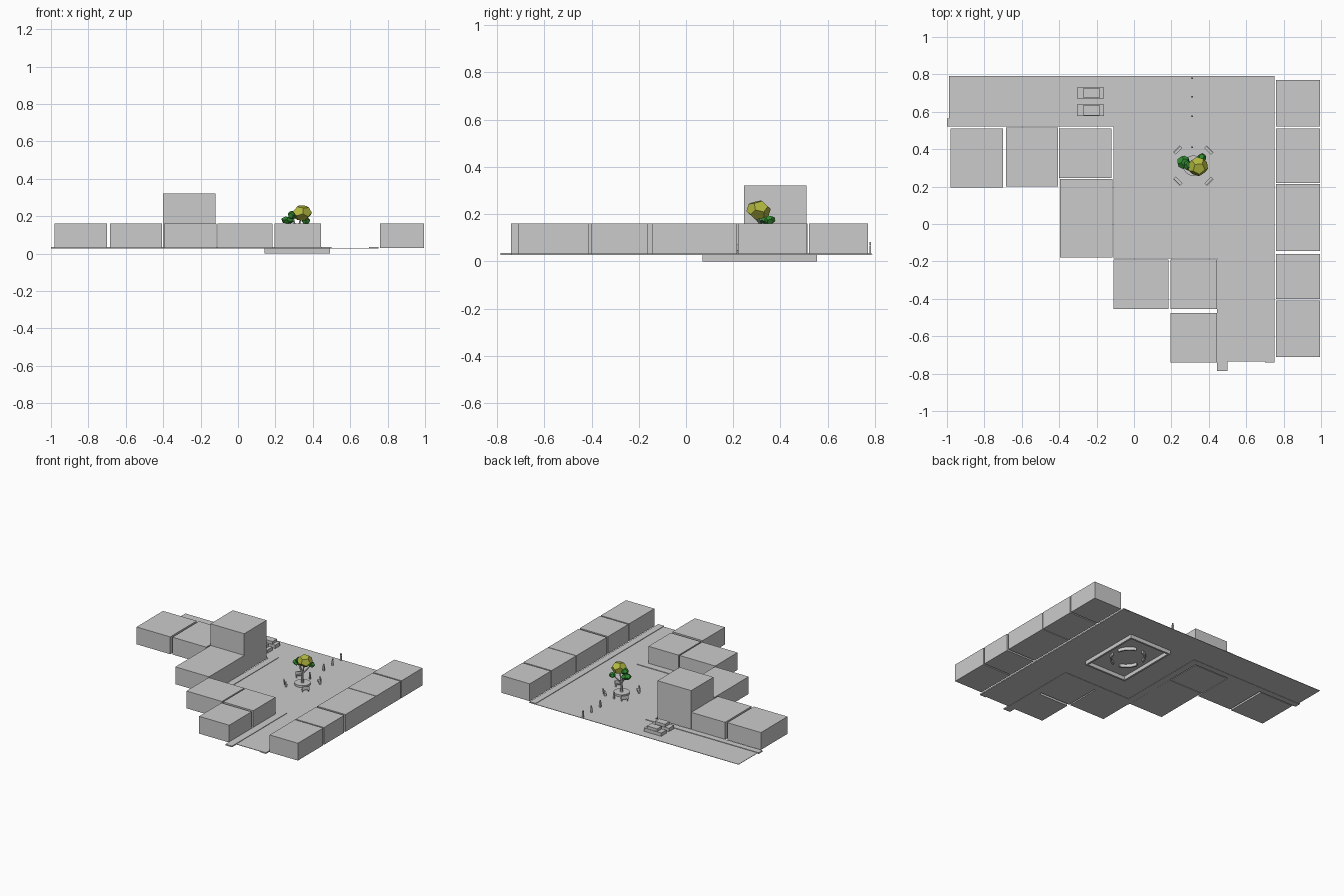
import bpy, bmesh, math
from mathutils import Vector, Matrix

old = bpy.data.objects.get("Cube")
if old:
    bpy.data.objects.remove(old)


def material(name, r, g, b):
    m = bpy.data.materials.new(name)
    m.use_nodes = True
    m.diffuse_color = (r, g, b, 1)
    m.node_tree.nodes["Principled BSDF"].inputs["Base Color"].default_value = (r, g, b, 1)
    return m


GREY = material("plain grey", 0.6, 0.6, 0.6)
GREEN = material("leaf green", 0.03, 0.25, 0.03)
YELLOW = material("yellow green", 0.45, 0.48, 0.05)


def finish(name, bm, mat=GREY):
    bmesh.ops.recalc_face_normals(bm, faces=bm.faces)
    me = bpy.data.meshes.new(name)
    bm.to_mesh(me)
    bm.free()
    me.materials.append(mat)
    ob = bpy.data.objects.new(name, me)
    bpy.context.collection.objects.link(ob)
    return ob


def add_box(bm, x0, x1, y0, y1, z0, z1, mat=Matrix()):
    centre = Vector((x0 + x1, y0 + y1, z0 + z1)) / 2
    size = Matrix.Diagonal((x1 - x0, y1 - y0, z1 - z0, 1))
    bmesh.ops.create_cube(bm, size=1, matrix=mat @ Matrix.Translation(centre) @ size)


def box(name, *dims):
    bm = bmesh.new()
    add_box(bm, *dims)
    return finish(name, bm)


def prism(name, outline, z0, z1):
    bm = bmesh.new()
    face = bm.faces.new([bm.verts.new((x, y, z0)) for x, y in outline])
    top = bmesh.ops.extrude_face_region(bm, geom=[face])["geom"]
    for v in top:
        if isinstance(v, bmesh.types.BMVert):
            v.co.z = z1
    return finish(name, bm)


def rod(name, a, b, r0, r1, sides=8):
    a, b = Vector(a), Vector(b)
    d = b - a
    bm = bmesh.new()
    bmesh.ops.create_cone(bm, cap_ends=True, segments=sides, radius1=r0, radius2=r1, depth=d.length,
                          matrix=Matrix.Translation((a + b) / 2) @ d.to_track_quat("Z", "Y").to_matrix().to_4x4())
    return finish(name, bm)


# Ground slab and raised pavements
G = 0.031
prism("ground", [(-0.99, 0.79), (-0.99, 0.52), (-0.11, 0.52), (-0.11, -0.185), (0.445, -0.185),
                 (0.445, -0.735), (0.75, -0.735), (0.75, 0.79)], 0.028, G)
prism("left_pavement", [(-1, 0.52), (-0.11, 0.52), (-0.11, -0.185), (0.445, -0.185), (0.445, -0.785),
                        (0.5, -0.785), (0.5, -0.13), (-0.06, -0.13), (-0.06, 0.565), (-1, 0.565)], 0.026, 0.035)
box("right_pavement", 0.7, 0.75, -0.74, 0.785, 0.026, 0.035)

# Building blocks
LOW, HIGH = 0.16, 0.32
buildings = [
    (-0.98, -0.70, 0.195, 0.51, LOW), (-0.685, -0.405, 0.20, 0.515, LOW),
    (-0.40, -0.12, 0.245, 0.51, HIGH), (-0.395, -0.115, -0.18, 0.24, LOW),
    (-0.11, 0.185, -0.455, -0.19, LOW), (0.195, 0.445, -0.455, -0.19, LOW),
    (0.195, 0.445, -0.74, -0.475, LOW)]
edges = [(0.52, 0.77), (0.22, 0.51), (-0.145, 0.215), (-0.40, -0.16), (-0.71, -0.41)]
buildings += [(0.76, 0.995, y0, y1, LOW) for y0, y1 in edges]
for i, (x0, x1, y0, y1, h) in enumerate(buildings):
    box(f"building_{i + 1}", x0, x1, y0, y1, 0.03, h)

# Parked cars
for i, y in enumerate((0.608, 0.70)):
    bm = bmesh.new()
    add_box(bm, -0.305, -0.16, y - 0.03, y + 0.03, 0.035, 0.06)
    add_box(bm, -0.27, -0.185, y - 0.027, y + 0.027, 0.06, 0.08)
    finish(f"car_{i + 1}", bm)

# Square foundation below the ground: frame and broken ring
CX, CY = 0.317, 0.312
HX, HY, W = 0.175, 0.242, 0.014
bm = bmesh.new()
for s in (-1, 1):
    xs = sorted((CX + s * HX, CX + s * (HX - W)))
    ys = sorted((CY + s * HY, CY + s * (HY - W)))
    add_box(bm, *xs, CY - HY, CY + HY, 0, 0.028)
    add_box(bm, CX - HX, CX + HX, *ys, 0, 0.028)
finish("foundation_frame", bm)
for q in range(4):
    arc = [math.radians(q * 90 + 14 + k * 62 / 6) for k in range(7)]
    outer = [(CX + 0.117 * math.cos(a), CY + 0.13 * math.sin(a)) for a in arc]
    inner = [(CX + 0.105 * math.cos(a), CY + 0.118 * math.sin(a)) for a in reversed(arc)]
    prism(f"foundation_arc_{q + 1}", outer + inner, 0.005, 0.028)

# Round planter and benches facing it
rod("planter", (CX, CY, 0.03), (CX, CY, 0.046), 0.055, 0.055, 16)
for q in range(4):
    m = Matrix.Translation((CX, CY, 0)) @ Matrix.Rotation(math.radians(45 + 90 * q), 4, "Z")
    bm = bmesh.new()
    add_box(bm, 0.108, 0.126, -0.025, 0.025, 0.045, 0.051, m)
    add_box(bm, 0.122, 0.127, -0.025, 0.025, 0.051, 0.072, m)
    for s in (-0.02, 0.02):
        add_box(bm, 0.11, 0.124, s - 0.003, s + 0.003, G, 0.045, m)
    finish(f"bench_{q + 1}", bm)

# Slim posts in a row behind the planter
for i, y in enumerate((0.41, 0.575, 0.68, 0.78)):
    bm = bmesh.new()
    add_box(bm, 0.304, 0.316, y - 0.004, y + 0.004, G, 0.068)
    add_box(bm, 0.306, 0.314, y - 0.004, y + 0.004, 0.07, 0.082)
    finish(f"post_{i + 1}", bm)

# Tree trunk, branches and faceted leaf clumps
fork = (CX, CY, 0.11)
rod("trunk", (CX, CY, 0.04), fork, 0.011, 0.007)
clumps = [((0.342, 0.307, 0.217), (0.055, 0.052, 0.044), YELLOW),
          ((0.265, 0.33, 0.178), (0.036, 0.036, 0.021), GREEN),
          ((0.29, 0.312, 0.205), (0.026, 0.028, 0.024), GREEN),
          ((0.363, 0.355, 0.175), (0.024, 0.024, 0.02), GREEN)]
for i, (pos, size, mat) in enumerate(clumps):
    rod(f"branch_{i + 1}", fork, pos, 0.006, 0.003, 6)
    src = bmesh.new()
    bmesh.ops.create_icosphere(src, subdivisions=1, radius=1)
    points = [f.calc_center_median().normalized() for f in src.faces]
    src.free()
    bm = bmesh.new()
    for p in points:
        bm.verts.new(p)
    bmesh.ops.convex_hull(bm, input=bm.verts)
    bmesh.ops.dissolve_limit(bm, angle_limit=0.05, verts=bm.verts, edges=bm.edges)
    bm.transform(Matrix.Translation(pos) @ Matrix.Diagonal((*size, 1)) @ Matrix.Rotation(0.4 + i, 4, "Z")
                 @ Matrix.Rotation(0.3, 4, "X"))
    finish(f"leaf_clump_{i + 1}", bm, mat)
